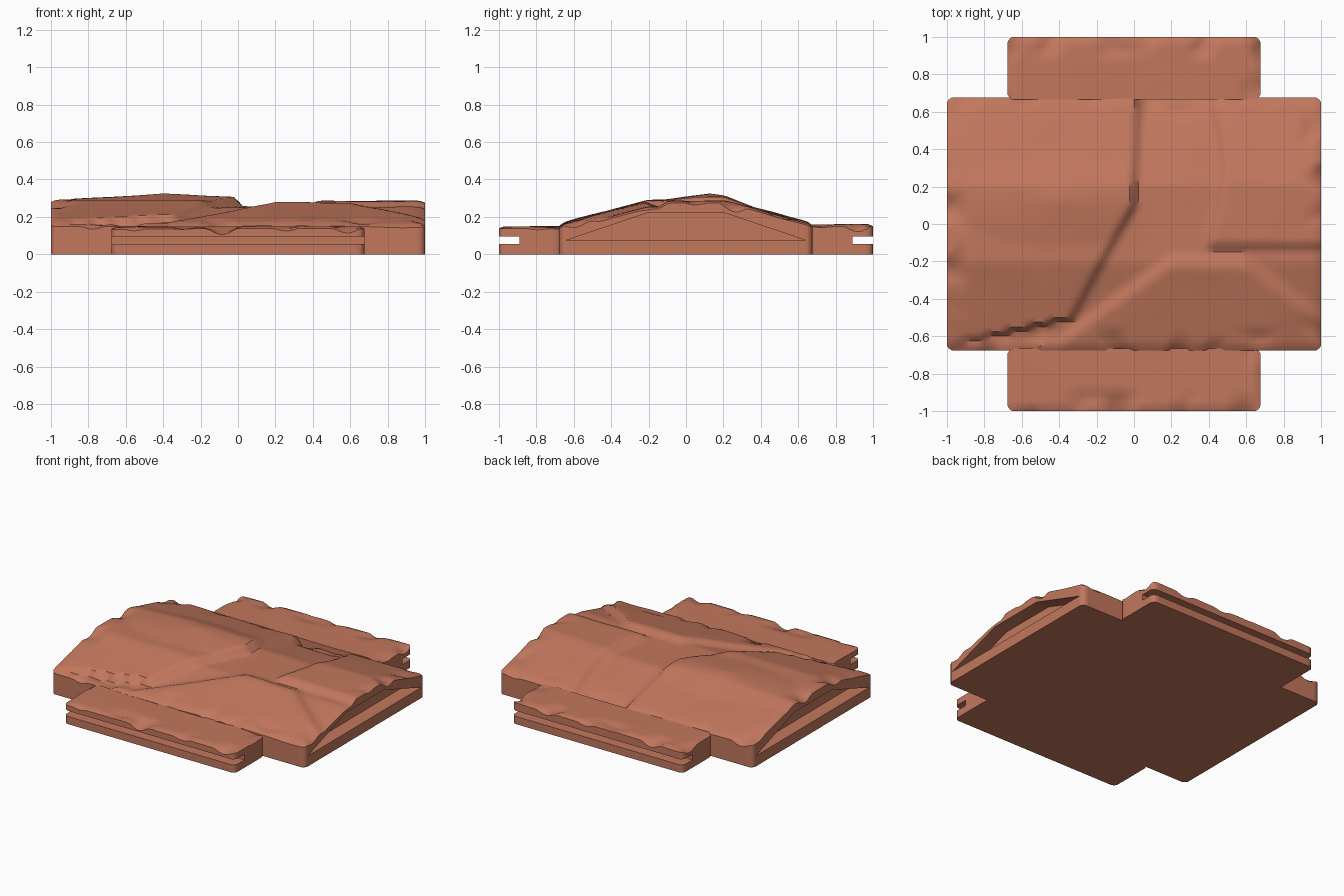
import bpy, bmesh, math
from mathutils import Vector, noise

if "Cube" in bpy.data.objects:
    bpy.data.objects.remove(bpy.data.objects["Cube"])

clay = bpy.data.materials.new("terracotta rock")
clay.diffuse_color = (0.54, 0.185, 0.11, 1)
clay.use_nodes = True
clay.node_tree.nodes["Principled BSDF"].inputs["Base Color"].default_value = clay.diffuse_color

W = 0.675  # half width of each arm


def lerp_table(pts, t):
    """Piecewise linear lookup through (t, value) pairs."""
    if t <= pts[0][0]:
        return pts[0][1]
    for (a, u), (b, v) in zip(pts, pts[1:]):
        if t <= b:
            return u + (v - u) * (t - a) / (b - a)
    return pts[-1][1]


def step(d, w=0.06):
    t = min(1, max(0, d / w + 0.5))
    return t * t * (3 - 2 * t)


def rough(x, y, seed):
    """Broad soft facets plus gentle undulation."""
    p = Vector((x * 2.2, y * 2.2, seed))
    return noise.noise(p) * 0.012 + noise.noise(p * 2.3) * 0.004


def chips(x, y, edge, seed):
    """Broken nicks that fade in close to an outer edge."""
    n = max(0, noise.noise(Vector((x * 6, y * 6, seed))) - 0.05)
    return 0.07 * n * max(0, 1 - edge / 0.12) + 0.012 * max(0, 1 - edge / 0.03)


def body_height(x, y):
    base = min(0.285, 0.16 + (W - abs(y)) * 0.268)
    # raised slabs: left, front right and back right
    left = step(lerp_table([(-.66, -1), (-.62, -.88), (-.5, -.33), (-.2, -.17),
                            (.1, 0), (.6, .02)], y) - x)
    front = step(lerp_table([(-.4, -.62), (.2, -.19), (.6, -.2), (1, -.5)], x) - y, 0.1)
    back = step(x - 0.42 - 0.05 * math.sin(y * 5)) * step(y + 0.12)
    trough = 1 - max(left, front, back)
    z = base - 0.032 * trough + 0.006 * left
    # blunt peak on the left slab
    z += 0.035 * left * max(0, 1 - math.hypot((x + .4) / .6, (y - .13) / .25))
    return z + rough(x, y, 3) * 0.7 - chips(x, y, min(1 - abs(x), W - abs(y)), 8)


def flap_height(x, y):
    z = 0.16 if y > 0 else 0.148
    return z + rough(x, y, 11) * 0.5 - chips(x, y, min(W - abs(x), 1 - abs(y)), 5)


def slab(name, x0, x1, y0, y1, height, cell=0.025):
    """Rectangular block with a sculpted top and straight walls."""
    nx, ny = round((x1 - x0) / cell), round((y1 - y0) / cell)
    bm = bmesh.new()
    rows = []
    for j in range(ny + 1):
        row = []
        for i in range(nx + 1):
            x, y = x0 + (x1 - x0) * i / nx, y0 + (y1 - y0) * j / ny
            z = height(x, y)
            if i in (0, nx) and j in (0, ny):  # clipped corners
                x += 0.01 if i == 0 else -0.01
                y += 0.01 if j == 0 else -0.01
            row.append(bm.verts.new((x, y, z)))
        rows.append(row)
    for j in range(ny):
        for i in range(nx):
            bm.faces.new((rows[j][i], rows[j][i + 1], rows[j + 1][i + 1], rows[j + 1][i]))
    rim = (rows[0][:-1] + [r[-1] for r in rows[:-1]]
           + rows[-1][:0:-1] + [r[0] for r in rows[:0:-1]])
    low = [bm.verts.new((v.co.x, v.co.y, 0)) for v in rim]
    for k in range(len(rim)):
        n = (k + 1) % len(rim)
        bm.faces.new((rim[n], rim[k], low[k], low[n]))
    bm.faces.new(low[::-1])
    return finish(name, bm)


def finish(name, bm):
    bmesh.ops.recalc_face_normals(bm, faces=bm.faces)
    me = bpy.data.meshes.new(name)
    bm.to_mesh(me)
    bm.free()
    me.materials.append(clay)
    ob = bpy.data.objects.new(name, me)
    bpy.context.collection.objects.link(ob)
    return ob


def prism(name, profile, x0, x1):
    """Extrude a (y, z) profile along x."""
    bm = bmesh.new()
    a = [bm.verts.new((x0, y, z)) for y, z in profile]
    b = [bm.verts.new((x1, y, z)) for y, z in profile]
    bm.faces.new(a)
    bm.faces.new(b[::-1])
    for k in range(len(a)):
        n = (k + 1) % len(a)
        bm.faces.new((a[k], b[k], b[n], a[n]))
    return finish(name, bm)


def cut(ob, cutter):
    cutter.hide_render = True
    m = ob.modifiers.new("cut", 'BOOLEAN')
    m.operation, m.object, m.solver = 'DIFFERENCE', cutter, 'EXACT'
    bpy.context.view_layer.objects.active = ob
    bpy.ops.object.modifier_apply(modifier=m.name)
    bpy.data.objects.remove(cutter)


# main ridge with a trapezoid pocket in each end
ridge = slab("main_ridge", -1, 1, -W, W, body_height)
pocket = [(-.64, .075), (.64, .075), (.21, .22), (-.21, .22)]
for s in (-1, 1):
    cut(ridge, prism("pocket_cutter", pocket, s * 0.9, s * 1.1))

# front and back ledges, each with a slot along its outer edge
parts = [ridge]
for name, s in (("front_ledge", -1), ("back_ledge", 1)):
    ya, yb = sorted((s * 0.665, s * 1.0))
    ledge = slab(name, -W, W, ya, yb, flap_height)
    ya, yb = sorted((s * 0.89, s * 1.1))
    cut(ledge, prism("slot_cutter", [(ya, .055), (yb, .055), (yb, .095), (ya, .095)], -1, 1))
    parts.append(ledge)

for ob in parts:
    bpy.ops.object.select_all(action='DESELECT')
    ob.select_set(True)
    bpy.context.view_layer.objects.active = ob
    bpy.ops.object.shade_smooth_by_angle(angle=math.radians(35))
